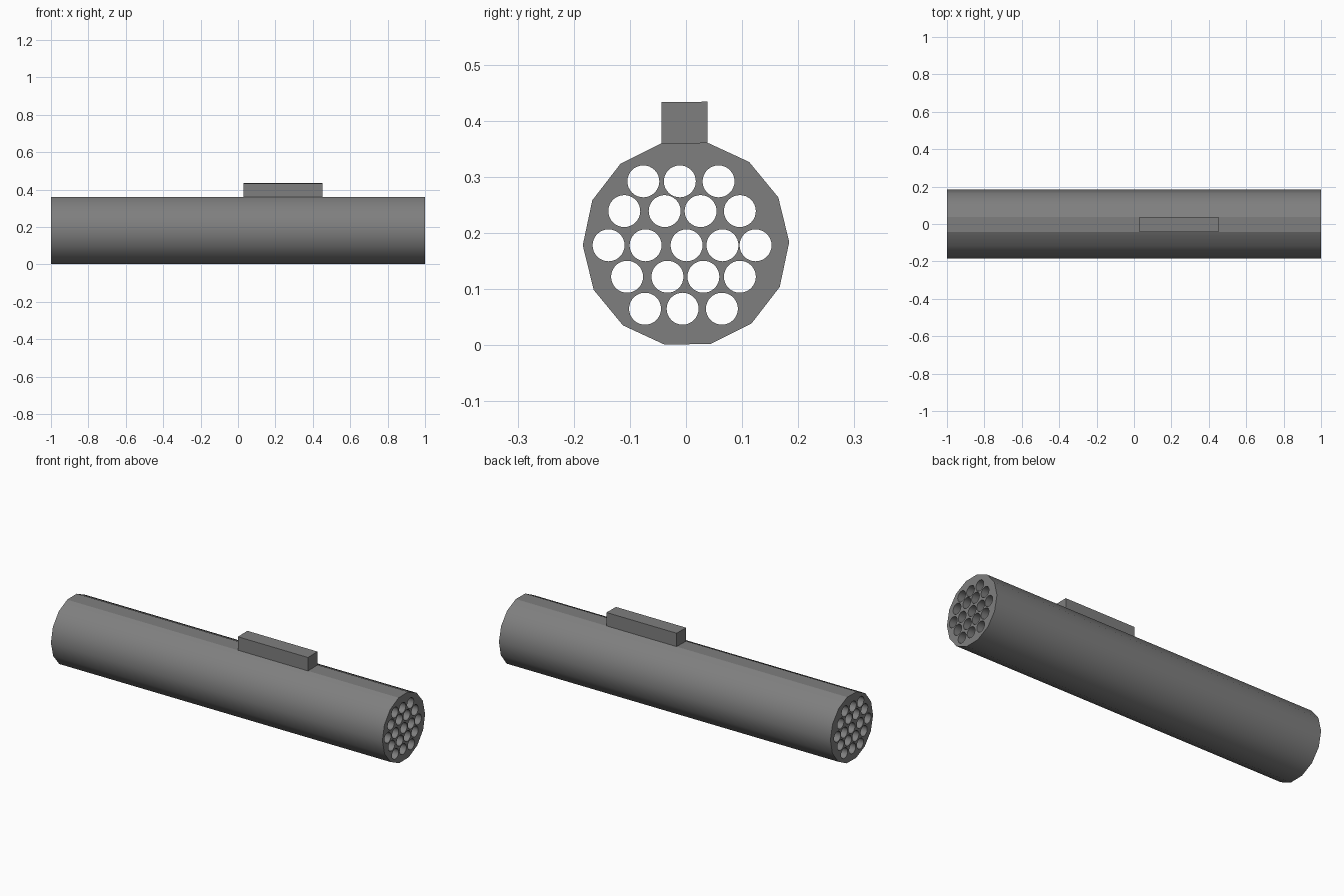
import bpy, bmesh
from math import pi, sin, cos, radians

if "Cube" in bpy.data.objects:
    bpy.data.objects.remove(bpy.data.objects["Cube"])

BODY_Z, BODY_R, SIDES = 0.181, 0.184, 14
HOLE_R, HOLE_SIDES = 0.0285, 32

# Tube rows: height and sideways centres
ROWS = [
    (0.293, (-0.076, -0.011, 0.058)),
    (0.240, (-0.110, -0.038, 0.026, 0.096)),
    (0.179, (-0.138, -0.072, 0.001, 0.065, 0.124)),
    (0.123, (-0.105, -0.033, 0.031, 0.096)),
    (0.066, (-0.073, -0.006, 0.064)),
]

# Dark grey paint
paint = bpy.data.materials.new("dark_grey")
paint.diffuse_color = (0.212, 0.212, 0.212, 1)
paint.use_nodes = True
paint.node_tree.nodes["Principled BSDF"].inputs["Base Color"].default_value = paint.diffuse_color


def ring(cy, cz, r, n, start=0.0):
    return [(cy + r * cos(start + 2 * pi * i / n),
             cz + r * sin(start + 2 * pi * i / n)) for i in range(n)]


def extruded(name, loops, x0, x1):
    """Fill the y-z loops (inner loops become holes) and extrude from x0 to x1."""
    curve = bpy.data.curves.new(name, 'CURVE')
    curve.dimensions = '2D'
    curve.fill_mode = 'BOTH'
    curve.extrude = (x1 - x0) / 2
    for loop in loops:
        spline = curve.splines.new('POLY')
        spline.points.add(len(loop) - 1)
        for p, (y, z) in zip(spline.points, loop):
            p.co = (y, z, 0, 1)
        spline.use_cyclic_u = True
    temp = bpy.data.objects.new(name + "_profile", curve)
    bpy.context.collection.objects.link(temp)
    bpy.context.view_layer.update()
    deps = bpy.context.evaluated_depsgraph_get()
    mesh = bpy.data.meshes.new_from_object(temp.evaluated_get(deps))
    bpy.data.objects.remove(temp)
    bm = bmesh.new()
    bm.from_mesh(mesh)
    bmesh.ops.remove_doubles(bm, verts=bm.verts, dist=0.0001)
    for v in bm.verts:      # profile plane to y-z, depth to x
        y, z, x = v.co
        v.co = (x + (x0 + x1) / 2, y, z)
    bmesh.ops.recalc_face_normals(bm, faces=bm.faces)
    bm.to_mesh(mesh)
    bm.free()
    mesh.name = name
    mesh.materials.clear()
    mesh.materials.append(paint)
    obj = bpy.data.objects.new(name, mesh)
    bpy.context.collection.objects.link(obj)
    bpy.ops.object.select_all(action='DESELECT')
    obj.select_set(True)
    bpy.context.view_layer.objects.active = obj
    bpy.ops.object.shade_smooth_by_angle(angle=radians(30))
    return obj


# Fourteen-sided body with nineteen tubes running right through
outline = ring(0, BODY_Z, BODY_R, SIDES, radians(0.9))
holes = [ring(y, z - 0.001, HOLE_R, HOLE_SIDES) for z, ys in ROWS for y in ys]
body = extruded("pod_body", [outline] + holes, -1, 1)

# Keep the flat top strip crisp
for e in body.data.edges:
    if all(body.data.vertices[i].co.z > 0.355 for i in e.vertices):
        e.use_edge_sharp = True

# Mounting block rising from the top strip
right, left = outline[3], outline[4]
extruded("mounting_block",
         [[left, right, (right[0], 0.434), (left[0], 0.433)]], 0.03, 0.453)
